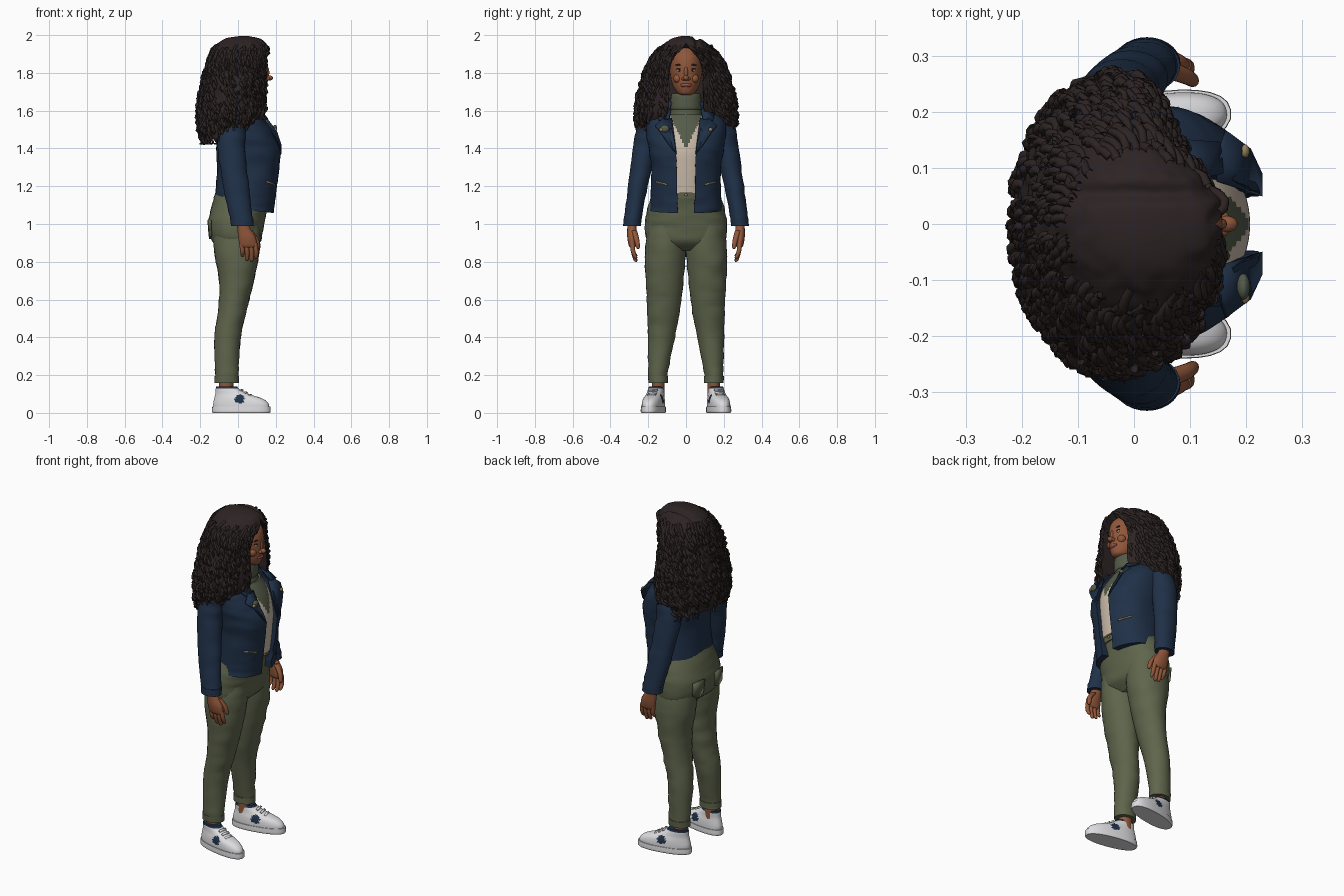
import bpy, bmesh, math, random
from mathutils import Vector, noise

if "Cube" in bpy.data.objects:
    bpy.data.objects.remove(bpy.data.objects["Cube"])
random.seed(4)


def material(name, *rgb):
    m = bpy.data.materials.new(name)
    m.use_nodes = True
    m.diffuse_color = (*rgb, 1)
    b = m.node_tree.nodes["Principled BSDF"]
    b.inputs["Base Color"].default_value = (*rgb, 1)
    b.inputs["Roughness"].default_value = 0.8
    return m


HAIR = material("dark brown hair", .026, .017, .017)
SKIN = material("brown skin", .28, .095, .042)
LIP = material("rose lips", .25, .055, .04)
NAVY = material("navy leather", .014, .03, .064)
OLIVE = material("olive cloth", .115, .13, .072)
SCARF = material("dark olive knit", .09, .105, .065)
CREAM = material("cream knit", .6, .5, .4)
WHITE = material("white leather", .72, .72, .74)
BRASS = material("brass", .3, .22, .1)


def finish(bm, name, mats, rule=None):
    bmesh.ops.recalc_face_normals(bm, faces=bm.faces)
    if rule:
        for f in bm.faces:
            f.material_index = rule(f.calc_center_median())
    me = bpy.data.meshes.new(name)
    bm.to_mesh(me)
    bm.free()
    for m in mats:
        me.materials.append(m)
    ob = bpy.data.objects.new(name, me)
    bpy.context.collection.objects.link(ob)
    bpy.context.view_layer.objects.active = ob
    for o in bpy.context.selected_objects:
        o.select_set(False)
    ob.select_set(True)
    bpy.ops.object.shade_smooth_by_angle(angle=math.radians(50))
    return ob


def spline(rows, i, t):
    """Smooth interpolation between neighbouring rows."""
    a, b, c, d = (rows[min(max(i + k, 0), len(rows) - 1)] for k in (-1, 0, 1, 2))
    return [q + t / 2 * (r - p + t * (2*p - 5*q + 4*r - s + t * (3*(q - r) + s - p)))
            for p, q, r, s in zip(a, b, c, d)]


def dense(rows, steps):
    out = [spline(rows, i, k / steps) for i in range(len(rows) - 1) for k in range(steps)]
    return out + [list(rows[-1])]


def skin_rings(rings, name, mats, rule, bend):
    bm = bmesh.new()
    loops = [[bm.verts.new(bend(*p) if bend else p) for p in ring] for ring in rings]
    n = len(loops[0])
    for lo, hi in zip(loops, loops[1:]):
        for j in range(n):
            bm.faces.new((lo[j], lo[(j+1) % n], hi[(j+1) % n], hi[j]))
    bm.faces.new(loops[0])
    bm.faces.new(loops[-1])
    return finish(bm, name, mats, rule)


def power(v, p):
    return math.copysign(abs(v) ** (2 / p), v)


def loft(name, rows, mats, sides=28, steps=6, p=2.0, rule=None, bend=None):
    """Stack of ovals: z, centre x, centre y, radius x, radius y."""
    rings = []
    for z, cx, cy, rx, ry in dense(rows, steps):
        ang = [math.tau * j / sides for j in range(sides)]
        rings.append([(cx + rx * power(math.cos(a), p), cy + ry * power(math.sin(a), p), z) for a in ang])
    return skin_rings(rings, name, mats, rule, bend)


def outline(row, u, p):
    """Point at fraction u round an oval that is open at the front."""
    z, cx, rx, ry, w, d = row
    a0 = math.asin(min(max(w / ry, 0), 1) ** (p / 2))
    a = a0 + (math.tau - 2 * a0) * u
    return (cx + rx * power(math.cos(a), p), ry * power(math.sin(a), p), z)


def open_loft(name, rows, mats, sides=48, steps=6, p=2.0, bend=None):
    """Stack of ovals with a front notch: z, centre x, radii, half opening, notch floor x."""
    rings = []
    for row in dense(rows, steps):
        w, d = max(row[4], .0005), row[5]
        ring = [outline(row, j / sides, p) for j in range(sides + 1)]
        e, z = ring[0][0], row[0]
        rings.append(ring + [((e+d)/2, -w, z), (d, -w, z), (d, w, z), ((e+d)/2, w, z)])
    return skin_rings(rings, name, mats, None, bend)


def ball(name, loc, size, mat):
    bm = bmesh.new()
    bmesh.ops.create_uvsphere(bm, u_segments=16, v_segments=10, radius=1)
    for v in bm.verts:
        v.co = Vector(loc) + Vector(c * s for c, s in zip(v.co, size))
    return finish(bm, name, [mat])


def plate(name, pts, mat, thick=.008):
    bm = bmesh.new()
    bm.faces.new([bm.verts.new(q) for q in pts])
    ob = finish(bm, name, [mat])
    mod = ob.modifiers.new("thickness", "SOLIDIFY")
    mod.thickness, mod.offset = thick, 0
    return ob


def wrinkle(x, y, z):
    k = .005 * noise.noise(Vector((x * 9, y * 9, z * 28)))
    return (x + k, y + k * (1 if y > 0 else -1), z)


# Trousers: hips with waistband
loft("trouser_hips", [(.86, 0, 0, .07, .12), (.91, -.01, 0, .13, .205), (1.0, -.01, 0, .15, .217),
     (1.08, .005, 0, .148, .205), (1.17, .03, 0, .145, .175)], [OLIVE], p=2.2, bend=wrinkle)
loft("waistband", [(1.135, .022, 0, .153, .18), (1.175, .032, 0, .148, .172)], [OLIVE], p=2.2)
ball("trouser_button", (.18, 0, 1.155), (.006, .008, .008), BRASS)

for s, side in ((1, "left"), (-1, "right")):
    # Legs and ankles
    loft(side + "_trouser_leg", [(.16, -.06, s*.147, .06, .048), (.2, -.06, s*.148, .061, .051),
         (.4, -.055, s*.13, .07, .071), (.55, -.028, s*.118, .076, .087), (.7, -.008, s*.113, .092, .1),
         (.85, -.006, s*.109, .12, .109), (1.0, -.005, s*.1, .125, .1)], [OLIVE], bend=wrinkle)
    loft(side + "_trouser_cuff", [(.158, -.06, s*.147, .064, .052), (.195, -.06, s*.148, .064, .053)], [OLIVE])
    loft(side + "_ankle", [(.09, -.065, s*.147, .036, .032), (.2, -.06, s*.148, .04, .034)], [SKIN])
    plate(side + "_back_pocket", [(-.158, s*.05, 1.02), (-.145, s*.14, 1.02), (-.142, s*.135, .94),
          (-.148, s*.095, .92), (-.152, s*.055, .94)], OLIVE)

    # Shoes turned outwards, with a round side patch and a dark collar
    turn = s * math.radians(11)

    def place(x, y, z, s=s, turn=turn):
        return (.018 + x * math.cos(turn) - y * math.sin(turn),
                s * .173 + x * math.sin(turn) + y * math.cos(turn), z)

    def patch(c, s=s, turn=turn):
        u = (c.x - .018) * math.cos(turn) + (c.y - s * .173) * math.sin(turn)
        return int((u / .026) ** 2 + ((c.z - .074) / .024) ** 2 < 1 or c.z > .13)

    loft(side + "_shoe_upper", [(.025, 0, 0, .15, .053), (.05, -.003, 0, .148, .053), (.075, -.016, 0, .13, .05),
         (.1, -.05, 0, .09, .043), (.125, -.074, 0, .064, .04), (.14, -.08, 0, .056, .037)],
         [WHITE, NAVY], sides=72, steps=5, p=2.3, rule=patch, bend=place)
    loft(side + "_shoe_sole", [(0, 0, 0, .154, .054), (.008, 0, 0, .158, .058), (.034, 0, 0, .157, .057)],
         [WHITE], p=2.3, bend=place)
    for k in range(4):
        x, z = .07 - .023 * k, .078 + .013 * k
        plate(side + "_lace", [place(x + a, b, z - a * .5 + .004) for a, b in
              ((-.005, -.024), (.005, -.024), (.005, .024), (-.005, .024))], WHITE)

    # Sleeves and hands
    loft(side + "_sleeve", [(1.0, .022, s*.285, .057, .044), (1.02, .02, s*.283, .059, .046),
         (1.2, -.01, s*.255, .068, .052), (1.4, -.035, s*.215, .073, .065), (1.5, -.03, s*.19, .075, .074),
         (1.56, -.015, s*.165, .06, .062), (1.6, 0, s*.13, .03, .04)], [NAVY], bend=wrinkle)
    loft(side + "_sleeve_cuff", [(.99, .023, s*.286, .06, .047), (1.03, .02, s*.282, .062, .048)], [NAVY])
    loft(side + "_palm", [(1.02, .022, s*.285, .034, .026), (.98, .03, s*.286, .034, .025),
         (.93, .047, s*.286, .046, .025), (.89, .054, s*.284, .046, .02), (.875, .056, s*.283, .038, .012)], [SKIN])
    for k in range(4):
        x, tip = .018 + .024 * k, (.825, .805, .8, .815)[k]
        loft(side + "_finger", [(.9, x, s*.284, .012, .013), (.855, x + .006, s*.28, .012, .012),
             (tip + .01, x + .006, s*.268, .01, .01), (tip, x + .006, s*.264, .004, .004)], [SKIN], sides=12)
    loft(side + "_thumb", [(.965, .06, s*.275, .018, .016), (.92, .095, s*.262, .014, .014),
         (.88, .105, s*.255, .011, .011), (.868, .106, s*.254, .004, .004)], [SKIN], sides=12)

    # Jacket lapels, collar and trimmings
    plate(side + "_lapel", [(.15, s*.075, 1.56), (.226, s*.05, 1.37), (.226, s*.09, 1.42),
          (.205, s*.135, 1.485), (.165, s*.165, 1.52), (.15, s*.12, 1.56)], NAVY)
    plate(side + "_collar_flap", [(.05, s*.1, 1.63), (.12, s*.08, 1.6), (.158, s*.09, 1.555),
          (.152, s*.145, 1.55), (.08, s*.15, 1.585)], NAVY)
    plate(side + "_pocket_zip", [(.196, s*.1, 1.205), (.15, s*.158, 1.22), (.15, s*.158, 1.228),
          (.196, s*.1, 1.213)], BRASS)
    ball(side + "_lapel_pin", (.198, s*.13, 1.5), (.008, .012, .01), BRASS)

for z in (.995, 1.008):
    loft("bracelet", [(z - .004, .027, -.285, .04, .031), (z + .004, .027, -.285, .04, .031)], [CREAM])
ball("chest_patch", (.195, -.112, 1.505), (.012, .024, .02), SCARF)

# Knit top with a V of darker cloth
loft("knit_top", [(1.165, .04, 0, .148, .15), (1.3, .05, 0, .152, .155), (1.4, .05, 0, .155, .16),
     (1.5, .035, 0, .14, .15), (1.58, .025, 0, .1, .11)], [CREAM, SCARF], sides=96, steps=14,
     rule=lambda c: int(c.x > 0 and abs(c.y) < (c.z - 1.4) * .5))
loft("roll_neck", [(1.53, .035, 0, .1, .095), (1.58, .035, 0, .082, .084), (1.63, .035, 0, .074, .077),
     (1.69, .037, 0, .07, .073)], [SCARF])
loft("roll_neck_fold", [(1.605, .036, 0, .078, .08), (1.62, .036, 0, .083, .084), (1.675, .038, 0, .08, .08),
     (1.69, .038, 0, .073, .075)], [SCARF])


# Jacket body, hem lower at the front
def hem(x, y, z):
    x, y, z = wrinkle(x, y, z)
    return (x, y, z - .11 * (x - .08) * max(0, 1 - (z - 1.07) / .15))


open_loft("jacket_body", [(1.07, .035, .155, .192, .042, .04), (1.15, .04, .16, .187, .046, .05),
          (1.3, .056, .167, .185, .05, .05), (1.4, .056, .172, .2, .056, .05), (1.5, .035, .15, .212, .075, .03),
          (1.56, .02, .122, .195, .085, .02), (1.62, .01, .092, .13, .08, .01), (1.65, .005, .08, .1, .07, 0)],
          [NAVY], p=2.3, bend=hem)

# Head and face
loft("head", [(1.683, .1, 0, .03, .026), (1.695, .09, 0, .055, .046), (1.735, .06, 0, .096, .071),
     (1.8, .045, 0, .113, .084), (1.86, .04, 0, .116, .086), (1.9, .035, 0, .106, .078),
     (1.94, .02, 0, .08, .06)], [SKIN], sides=40)
ball("nose_tip", (.164, 0, 1.773), (.021, .015, .014), SKIN)
ball("nose_bridge", (.152, 0, 1.802), (.014, .011, .034), SKIN)
ball("lips", (.149, 0, 1.735), (.012, .031, .012), LIP)
ball("teeth", (.153, 0, 1.736), (.009, .02, .004), WHITE)
for s, side in ((1, "left"), (-1, "right")):
    ball(side + "_nostril", (.155, s*.013, 1.769), (.014, .01, .01), SKIN)
    ball(side + "_cheek", (.125, s*.042, 1.77), (.024, .026, .024), SKIN)
    ball(side + "_eye_white", (.1455, s*.036, 1.814), (.005, .014, .006), WHITE)
    ball(side + "_iris", (.1475, s*.035, 1.814), (.005, .006, .006), HAIR)
    ball(side + "_eyelid", (.1455, s*.036, 1.821), (.006, .016, .003), HAIR)
    ball(side + "_eyebrow", (.147, s*.037, 1.842), (.005, .02, .004), HAIR)

# Hair: an open shell, fuller on its right side and parted on its left
hair_rows = [(1.45, -.075, .125, .235, .14, -.04), (1.52, -.045, .165, .258, .125, 0),
             (1.6, -.025, .187, .262, .095, .02), (1.7, -.018, .18, .248, .09, .02),
             (1.8, -.01, .168, .222, .088, .02), (1.88, .005, .158, .182, .064, .02),
             (1.925, .015, .148, .145, .022, .1), (1.96, .02, .124, .108, 0, .14),
             (1.983, .025, .088, .07, 0, .11), (1.994, .03, .03, .03, 0, .06)]


def sweep_hair(x, y, z):
    if x > 0:
        x *= 1 - .42 * min(max((y - .04) / .12, 0), 1)
    if z > 1.9:
        z -= .015 * math.exp(-((y - .055) / .014) ** 2)
    k = 1 + .05 * noise.noise(Vector((x * 35, y * 35, z * 22)))
    return (x * k, y * k, z)


open_loft("hair_mass", hair_rows, [HAIR], sides=110, steps=8, bend=sweep_hair)

# Curled locks lying on the shell, the lowest ones hanging free
curve = bpy.data.curves.new("hair_curls", "CURVE")
curve.dimensions = "3D"
curve.bevel_depth, curve.bevel_resolution = .008, 1
rows = dense(hair_rows, 10)
for n in range(520):
    u = random.uniform(.01, .99)
    start = random.randint(6, 66)
    phase, length = random.uniform(0, 6), random.uniform(.08, .13)
    sp = curve.splines.new("POLY")
    count = 13
    sp.points.add(count - 1)
    z0 = rows[start][0]
    for k, pt in enumerate(sp.points):
        z = z0 - length * k / (count - 1)
        row = min(rows, key=lambda r: abs(r[0] - z))
        x, y, _ = sweep_hair(*outline(row, u, 2.0))
        a = phase + k * 1.15
        out = 1 + .035 * math.cos(a)
        pt.co = (x * out - y * .03 * math.sin(a), y * out + x * .03 * math.sin(a), max(z, 1.425), 1)
        pt.radius = 1.1 - .8 * (k / (count - 1)) ** 2
curve.materials.append(HAIR)
curls = bpy.data.objects.new("hair_curls", curve)
bpy.context.collection.objects.link(curls)
